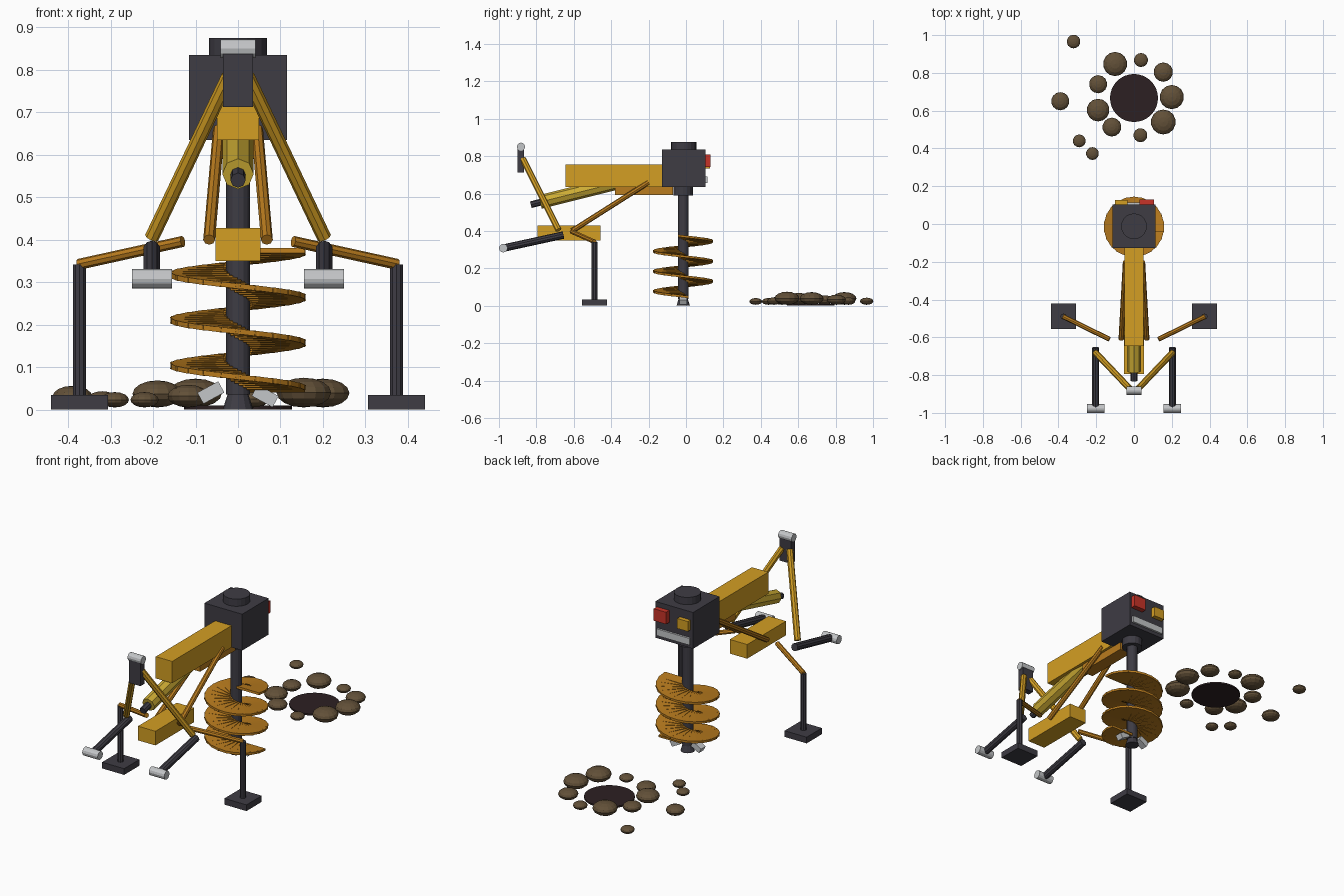
import bpy, math
from mathutils import Vector, Matrix

if "Cube" in bpy.data.objects:
    bpy.data.objects.remove(bpy.data.objects["Cube"])


def mat(name, r, g, b):
    m = bpy.data.materials.new(name)
    lin = [((c / 255 + 0.055) / 1.055) ** 2.4 for c in (r, g, b)]
    m.diffuse_color = (*lin, 1)
    m.use_nodes = True
    m.node_tree.nodes["Principled BSDF"].inputs["Base Color"].default_value = m.diffuse_color
    return m


YELLOW = mat("machine_yellow", 212, 159, 35)
ORANGE = mat("dark_orange", 186, 124, 30)
RAM = mat("ram_yellow", 205, 172, 52)
DARK = mat("dark_grey", 62, 60, 68)
LIGHT = mat("light_steel", 196, 198, 200)
RED = mat("lamp_red", 200, 52, 40)
EARTH = mat("earth_brown", 98, 80, 56)
HOLE = mat("hole_dark", 44, 32, 34)


def finish(name, m):
    o = bpy.context.object
    o.name = name
    o.data.materials.append(m)
    return o


def box(name, lo, hi, m):
    """Axis-aligned box between two corners."""
    lo, hi = Vector(lo), Vector(hi)
    bpy.ops.mesh.primitive_cube_add(size=1, location=(lo + hi) / 2)
    o = finish(name, m)
    o.scale = hi - lo
    return o


def tube(name, a, b, r, m, sides=10, r2=None):
    """Cylinder or cone from point a to point b."""
    a, b = Vector(a), Vector(b)
    d = b - a
    bpy.ops.mesh.primitive_cone_add(vertices=sides, radius1=r, radius2=r if r2 is None else r2,
                                    depth=d.length, location=(a + b) / 2)
    o = finish(name, m)
    o.rotation_euler = d.to_track_quat('Z', 'Y').to_euler()
    return o


CY = -0.015  # auger axis

# gearbox head
box("gearbox", (-0.115, -0.128, 0.635), (0.115, 0.103, 0.835), DARK)
tube("gearbox_cap", (0, CY + 0.003, 0.83), (0, CY + 0.003, 0.875), 0.068, DARK, 20)
tube("gearbox_collar", (0, CY, 0.59), (0, CY, 0.64), 0.053, DARK, 16)

# rear lamps and plate
box("red_lamp", (0.03, 0.1, 0.742), (0.105, 0.131, 0.808), RED)
box("amber_lamp", (-0.1, 0.1, 0.735), (-0.035, 0.127, 0.79), YELLOW)
box("rear_plate", (-0.1, 0.1, 0.655), (0.1, 0.114, 0.692), LIGHT)

# auger shaft, tip and cutting teeth
tube("auger_shaft", (0, CY, 0.035), (0, CY, 0.6), 0.029, DARK, 14)
tube("auger_tip", (0, CY, 0), (0, CY, 0.05), 0.036, DARK, 12, 0.02)
for s, z in ((-1, 0.04), (1, 0.032)):
    t = box("cutting_tooth", (s * 0.064 - 0.028, CY - 0.02, z - 0.015),
            (s * 0.064 + 0.028, CY + 0.02, z + 0.015), LIGHT)
    t.rotation_euler.y = s * 0.5

# auger flighting: overlapping flat treads stepping up three turns
verts, faces = [], []
PER, TURNS = 22, 3
for i in range(PER * TURNS + 1):
    ang = -2 * math.pi * i / PER
    z = 0.05 + 0.107 * i / PER
    M = (Matrix.Translation((0, CY, z)) @ Matrix.Rotation(ang, 4, 'Z')
         @ Matrix.Rotation(-0.12, 4, 'X'))
    n = len(verts)
    for x in (0.02, 0.158):
        for y in (-0.028, 0.028):
            for h in (-0.006, 0.006):
                verts.append(M @ Vector((x, y, h)))
    for f in ((0, 1, 3, 2), (4, 6, 7, 5), (0, 4, 5, 1), (2, 3, 7, 6), (0, 2, 6, 4), (1, 5, 7, 3)):
        faces.append([n + k for k in f])
me = bpy.data.meshes.new("auger_flighting")
me.from_pydata(verts, [], faces)
me.materials.append(ORANGE)
bpy.context.collection.objects.link(bpy.data.objects.new("auger_flighting", me))

# boom, under plate, hydraulic ram and lower block
box("boom", (-0.05, -0.645, 0.635), (0.05, -0.12, 0.755), YELLOW)
box("boom_under_plate", (-0.035, -0.38, 0.593), (0.035, -0.07, 0.637), ORANGE)
tube("ram_body", (0, -0.78, 0.555), (0, -0.32, 0.67), 0.037, RAM, 8)
tube("ram_rod", (0, -0.83, 0.54), (0, -0.7, 0.573), 0.018, DARK, 8)
box("lower_block", (-0.053, -0.795, 0.35), (0.053, -0.457, 0.428), YELLOW)

# paired links, handles and stabilisers
for s, side in ((-1, "left"), (1, "right")):
    tube(side + "_link", (s * 0.068, -0.61, 0.4), (s * 0.045, -0.2, 0.66), 0.014, ORANGE, 8)
    tube(side + "_handle_strut", (s * 0.203, -0.682, 0.405), (s * 0.022, -0.872, 0.785), 0.017, YELLOW, 8)
    tube(side + "_handle_arm", (s * 0.203, -0.655, 0.378), (s * 0.203, -0.977, 0.308), 0.02, DARK)
    tube(side + "_handle_grip", (s * 0.203 - 0.047, -0.977, 0.308), (s * 0.203 + 0.047, -0.977, 0.308),
         0.023, LIGHT, 12)
    tube(side + "_stabiliser_arm", (s * 0.13, -0.61, 0.396), (s * 0.375, -0.49, 0.342), 0.013, ORANGE, 8)
    tube(side + "_stabiliser_leg", (s * 0.373, -0.49, 0.03), (s * 0.373, -0.49, 0.342), 0.016, DARK)
    box(side + "_stabiliser_foot", (s * 0.373 - 0.067, -0.555, 0), (s * 0.373 + 0.067, -0.422, 0.034), DARK)

# coupling bracket with top pin
box("top_bracket", (-0.035, -0.9, 0.712), (0.035, -0.865, 0.845), DARK)
tube("top_pin", (-0.041, -0.882, 0.85), (0.041, -0.882, 0.85), 0.022, LIGHT, 12)

# drilled hole and loose earth around it
tube("drilled_hole", (0, 0.667, 0), (0, 0.667, 0.009), 0.127, HOLE, 32)
CLODS = [(-0.1, 0.847, .064), (.037, .868, .037), (.155, .804, .051), (.2, .672, .064),
         (.155, .54, .066), (.034, .47, .037), (-.117, .513, .05), (-.19, .603, .06),
         (-.19, .74, .048), (-.39, .65, .048), (-.32, .966, .036), (-.29, .44, .034), (-.22, .373, .034)]
for x, y, r in CLODS:
    bpy.ops.mesh.primitive_uv_sphere_add(segments=14, ring_count=8, radius=r,
                                         location=(x, y, 0.005 + r * 0.53))
    finish("earth_clod", EARTH).scale.z = 0.53
